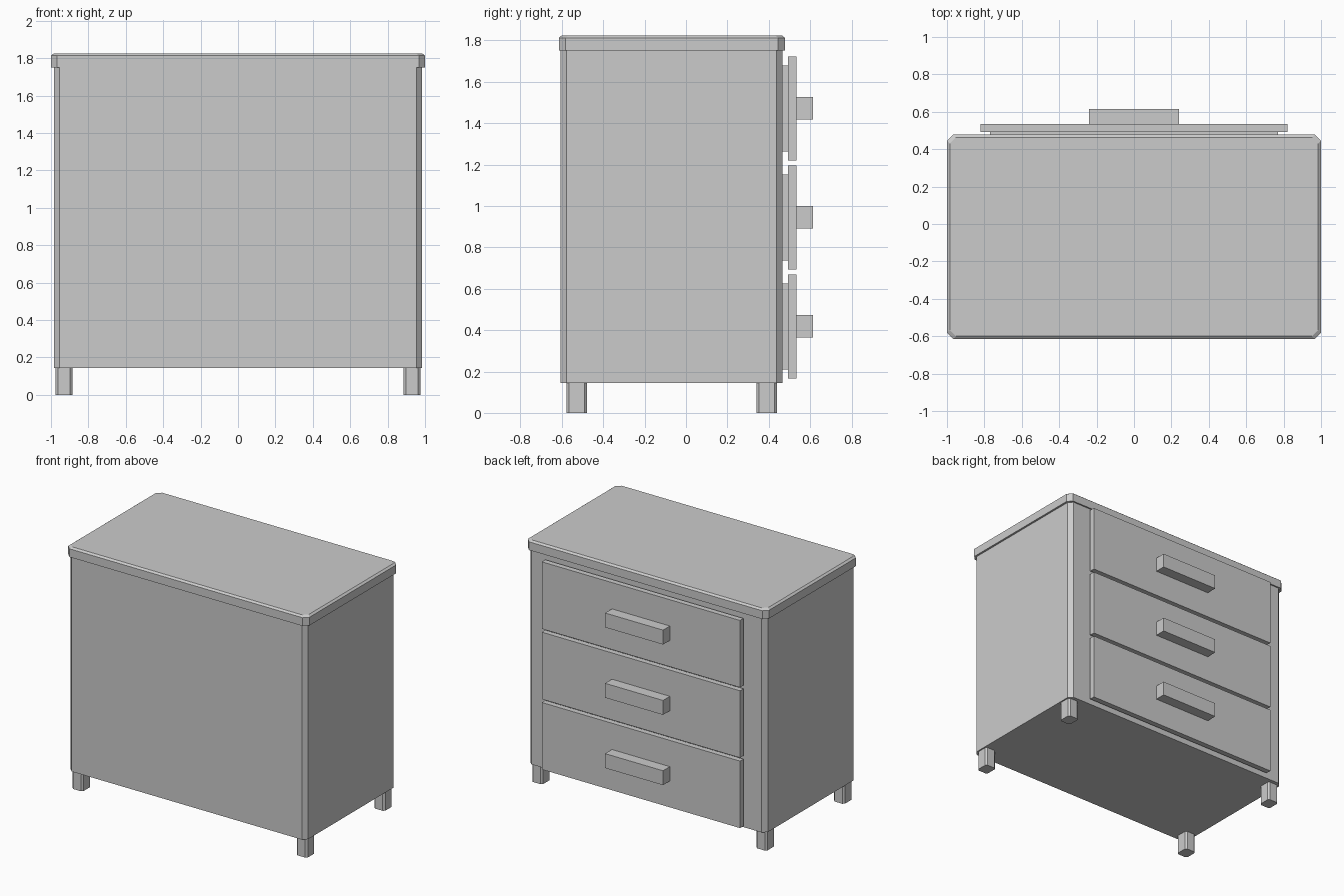
import bpy, bmesh

if "Cube" in bpy.data.objects:
    bpy.data.objects.remove(bpy.data.objects["Cube"])


def block(name, x, y, z, corner=0.0, top=(0.0, 0.0)):
    """Box from ranges; vertical edges chamfered by corner, top rim by (inset, drop)."""
    c = corner
    (x0, x1), (y0, y1), (z0, z1) = x, y, z
    if c:
        outline = [(x0 + c, y0), (x1 - c, y0), (x1, y0 + c), (x1, y1 - c),
                   (x1 - c, y1), (x0 + c, y1), (x0, y1 - c), (x0, y0 + c)]
    else:
        outline = [(x0, y0), (x1, y0), (x1, y1), (x0, y1)]
    inset, drop = top
    bm = bmesh.new()
    base = bm.faces.new([bm.verts.new((px, py, z0)) for px, py in outline])

    # Extrude one level up and return the new cap
    def raise_face(face, height):
        res = bmesh.ops.extrude_face_region(bm, geom=[face])["geom"]
        cap = next(g for g in res if isinstance(g, bmesh.types.BMFace))
        bmesh.ops.translate(bm, verts=cap.verts, vec=(0, 0, height))
        return cap

    cap = raise_face(base, z1 - z0 - drop)
    if not base.is_valid or len(bm.faces) < len(outline) + 2:
        bm.faces.new([v for v in bm.verts if abs(v.co.z - z0) < 1e-6])
    if drop:
        cap = raise_face(cap, drop)
        cx, cy = (x0 + x1) / 2, (y0 + y1) / 2
        sx, sy = 1 - 2 * inset / (x1 - x0), 1 - 2 * inset / (y1 - y0)
        for v in cap.verts:
            v.co.x = cx + (v.co.x - cx) * sx
            v.co.y = cy + (v.co.y - cy) * sy
    bmesh.ops.recalc_face_normals(bm, faces=bm.faces)
    mesh = bpy.data.meshes.new(name)
    bm.to_mesh(mesh)
    bm.free()
    obj = bpy.data.objects.new(name, mesh)
    bpy.context.collection.objects.link(obj)
    return obj


# Cabinet body and top board
block("cabinet_body", (-0.985, 0.985), (-0.607, 0.467), (0.144, 1.751), 0.03)
block("top_board", (-1, 1), (-0.615, 0.478), (1.751, 1.825), 0.033, (0.015, 0.012))

# Four feet
for side, x in (("left", (-0.975, -0.885)), ("right", (0.885, 0.975))):
    for end, y in (("front", (-0.578, -0.478)), ("back", (0.34, 0.44))):
        block(f"{end}_{side}_leg", x, y, (0, 0.144), 0.013)

# Three drawers: recessed box, face panel and handle
for i in range(3):
    z = 0.418 + 0.527 * i
    block(f"drawer_box_{i + 1}", (-0.77, 0.77), (0.44, 0.493), (z - 0.208, z + 0.208))
    block(f"drawer_front_{i + 1}", (-0.822, 0.822), (0.493, 0.534), (z - 0.251, z + 0.251))
    block(f"drawer_handle_{i + 1}", (-0.24, 0.24), (0.534, 0.615), (z - 0.054, z + 0.054))
